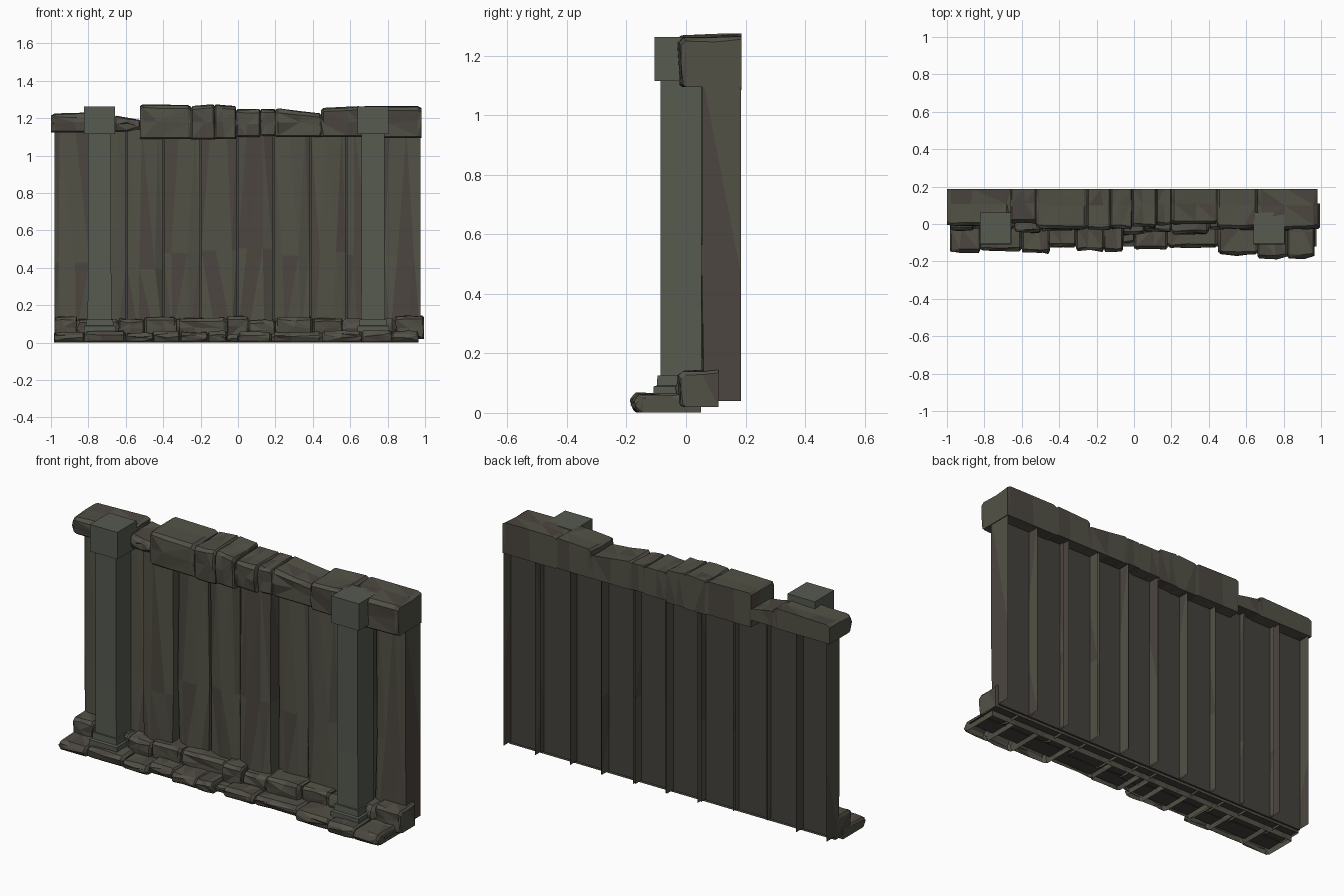
import bpy, bmesh, random

if "Cube" in bpy.data.objects:
    bpy.data.objects.remove(bpy.data.objects["Cube"])
random.seed(7)

def mat(name, c):
    m = bpy.data.materials.new(name)
    m.diffuse_color = (*c, 1)
    m.use_nodes = True
    m.node_tree.nodes["Principled BSDF"].inputs["Base Color"].default_value = m.diffuse_color
    return m

GREY = mat("grey_stone", (0.085, 0.083, 0.062))
BROWN = mat("brown_stone", (0.072, 0.061, 0.050))
GREEN = mat("green_stone", (0.092, 0.103, 0.080))
DARK = mat("dark_backing", (0.06, 0.055, 0.045))

def finish(name, bm, mats, solid=True):
    if solid:
        bmesh.ops.recalc_face_normals(bm, faces=bm.faces)
    me = bpy.data.meshes.new(name)
    bm.to_mesh(me)
    bm.free()
    ob = bpy.data.objects.new(name, me)
    bpy.context.collection.objects.link(ob)
    for m in mats:
        me.materials.append(m)
    if len(mats) > 1:
        for p in me.polygons:
            p.material_index = random.choice((0, 0, 1))
    return ob

def jit(a):
    return random.uniform(-a, a)

def loft(name, rings, mats, closed=True, caps=True):
    """Skin a list of point rings; triangulated for a chiselled look."""
    bm = bmesh.new()
    R = [[bm.verts.new(p) for p in r] for r in rings]
    n = len(R[0])
    for a, b in zip(R, R[1:]):
        for i in range(n if closed else n - 1):
            j = (i + 1) % n
            bm.faces.new((a[i], a[j], b[j], b[i]))
    if caps:
        bm.faces.new(R[0])
        bm.faces.new(R[-1][::-1])
    bmesh.ops.triangulate(bm, faces=bm.faces)
    return finish(name, bm, mats)

def stone(name, x0, x1, y0, y1, z0, z1, z1b=None, j=0.006, floor=True):
    """Rough block: chamfered section swept along x, back and underside flat."""
    z1b = z1 if z1b is None else z1b
    c = 0.016
    rings = []
    steps = (0, 0.06, 0.5 + jit(0.15), 0.94, 1)
    for k, t in enumerate(steps):
        e = 0.010 if k in (0, 4) else 0
        x, top = x0 + (x1 - x0) * t, z1 + (z1b - z1) * t - e
        f = y0 + e + abs(jit(j))
        pts = [(y1, z0), (y1, top), (y0 + 0.6 * (y1 - y0), top - abs(jit(j))),
               (f + c, top - abs(jit(j))), (f, top - c - abs(jit(j))),
               (f + jit(j), (z0 + top) / 2 + jit(j)), (f + c * 0.4, z0 + c * 0.5), (f + c, z0)]
        rings.append([(x + (jit(j) if 0 < k < 4 and k == 2 else 0), y, z) for y, z in pts])
    ob = loft(name, rings, [GREY, BROWN])
    if not floor:  # ground stones are hollow underneath
        bm = bmesh.new()
        bm.from_mesh(ob.data)
        low = [f for f in bm.faces if all(v.co.z < z0 + 1e-4 for v in f.verts)]
        bmesh.ops.delete(bm, geom=low, context='FACES')
        bm.to_mesh(ob.data)
        bm.free()

# wall planks: open-backed slabs with uneven faceted fronts
edges = [-0.985, -0.79, -0.595, -0.40, -0.20, -0.005, 0.188, 0.385, 0.58, 0.78, 0.98]
front = [0.05, 0.04, 0.0, 0.03, 0.02, 0.0, 0.05, 0.03, 0.04, 0.05]
back = [0.185, 0.15, 0.15, 0.16, 0.18, 0.18, 0.19, 0.18, 0.15, 0.185]
for i, (x0, x1) in enumerate(zip(edges, edges[1:])):
    g, w, f = 0.004, x1 - x0, front[i]
    rings = []
    for z in (0.04, 0.45 + jit(0.06), 1.14):
        s = jit(0.03)
        rings.append([(x0 + g, min(back[i], 0.185), z), (x0 + g, f + 0.025 + jit(0.012), z),
                      (x0 + w * 0.28 + s, f + abs(jit(0.008)), z),
                      (x0 + w * 0.72 + s, f + abs(jit(0.012)), z),
                      (x1 - g, f + 0.012 + jit(0.01), z), (x1 - g, min(back[i], 0.185), z)])
    loft("wall_plank", rings, [GREY, BROWN], closed=False, caps=False)

# backing sheet: upright back and floor behind the stones
bm = bmesh.new()
P = [[bm.verts.new((x, y, z)) for y, z in ((0.12, 1.14), (0.12, 0.035), (-0.12, 0.03))]
     for x in (-0.98, 0.975)]
for k in (0, 1):
    bm.faces.new((P[0][k], P[0][k + 1], P[1][k + 1], P[1][k]))
finish("backing_sheet", bm, [DARK])

# top stones: x0, x1, front y, bottom, top left, top right
for x0, x1, y0, z0, za, zb in (
        (-1.0, -0.66, -0.015, 1.125, 1.225, 1.235), (-0.66, -0.52, 0.0, 1.13, 1.215, 1.19),
        (-0.525, -0.25, -0.03, 1.09, 1.275, 1.27), (-0.25, -0.125, -0.035, 1.085, 1.265, 1.275),
        (-0.125, -0.01, -0.03, 1.09, 1.275, 1.265), (-0.01, 0.12, -0.02, 1.10, 1.25, 1.25),
        (0.12, 0.20, -0.01, 1.105, 1.25, 1.25), (0.20, 0.45, -0.005, 1.10, 1.255, 1.225),
        (0.445, 0.66, -0.025, 1.10, 1.255, 1.265), (0.66, 0.98, -0.03, 1.095, 1.265, 1.265)):
    stone("top_stone", x0, x1, y0, 0.187, z0, za, zb, j=0.009)

# lower base stones: x0, x1, front y, top
for x0, x1, y0, t in (
        (-0.985, -0.82, -0.155, 0.06), (-0.82, -0.60, -0.145, 0.065), (-0.60, -0.45, -0.155, 0.055),
        (-0.46, -0.31, -0.12, 0.065), (-0.31, -0.16, -0.145, 0.06), (-0.16, -0.06, -0.15, 0.065),
        (-0.06, 0.0, -0.11, 0.045), (0.0, 0.18, -0.14, 0.06), (0.18, 0.45, -0.13, 0.06),
        (0.45, 0.66, -0.165, 0.065), (0.66, 0.82, -0.185, 0.07), (0.82, 0.965, -0.18, 0.065)):
    stone("lower_base_stone", x0, x1, y0, 0.05, 0.002, t, j=0.009, floor=False)

# upper base stones
for x0, x1, y0, t in (
        (-0.98, -0.86, -0.04, 0.14), (-0.86, -0.64, -0.03, 0.13), (-0.64, -0.50, -0.05, 0.13),
        (-0.50, -0.33, -0.04, 0.14), (-0.33, -0.06, -0.03, 0.135), (-0.06, 0.055, -0.06, 0.145),
        (0.055, 0.20, -0.045, 0.125), (0.20, 0.40, -0.055, 0.14), (0.40, 0.56, -0.03, 0.135),
        (0.56, 0.84, -0.03, 0.13), (0.84, 0.995, -0.03, 0.145)):
    stone("upper_base_stone", x0, x1, y0, 0.11, 0.02, t, j=0.009, floor=False)

# pillars: square plinth, shaft and cap as stacked square rings
def square(cx, h, y0, y1, z):
    return [(cx - h, y0, z), (cx + h, y0, z), (cx + h, y1, z), (cx - h, y1, z)]

for cx in (-0.74, 0.722):
    for part, rings in (
            ("pillar_plinth", [(0.084, -0.11, 0.065, 0.05), (0.084, -0.11, 0.065, 0.088),
                               (0.074, -0.098, 0.055, 0.092), (0.072, -0.096, 0.053, 0.125)]),
            ("pillar_shaft", [(0.064, -0.086, 0.052, 0.12), (0.062, -0.085, 0.052, 0.42),
                              (0.062, -0.085, 0.052, 1.12)]),
            ("pillar_cap", [(0.083, -0.105, 0.062, 1.115), (0.083, -0.105, 0.062, 1.262)])):
        loft(part, [square(cx, *r) for r in rings], [GREEN])
